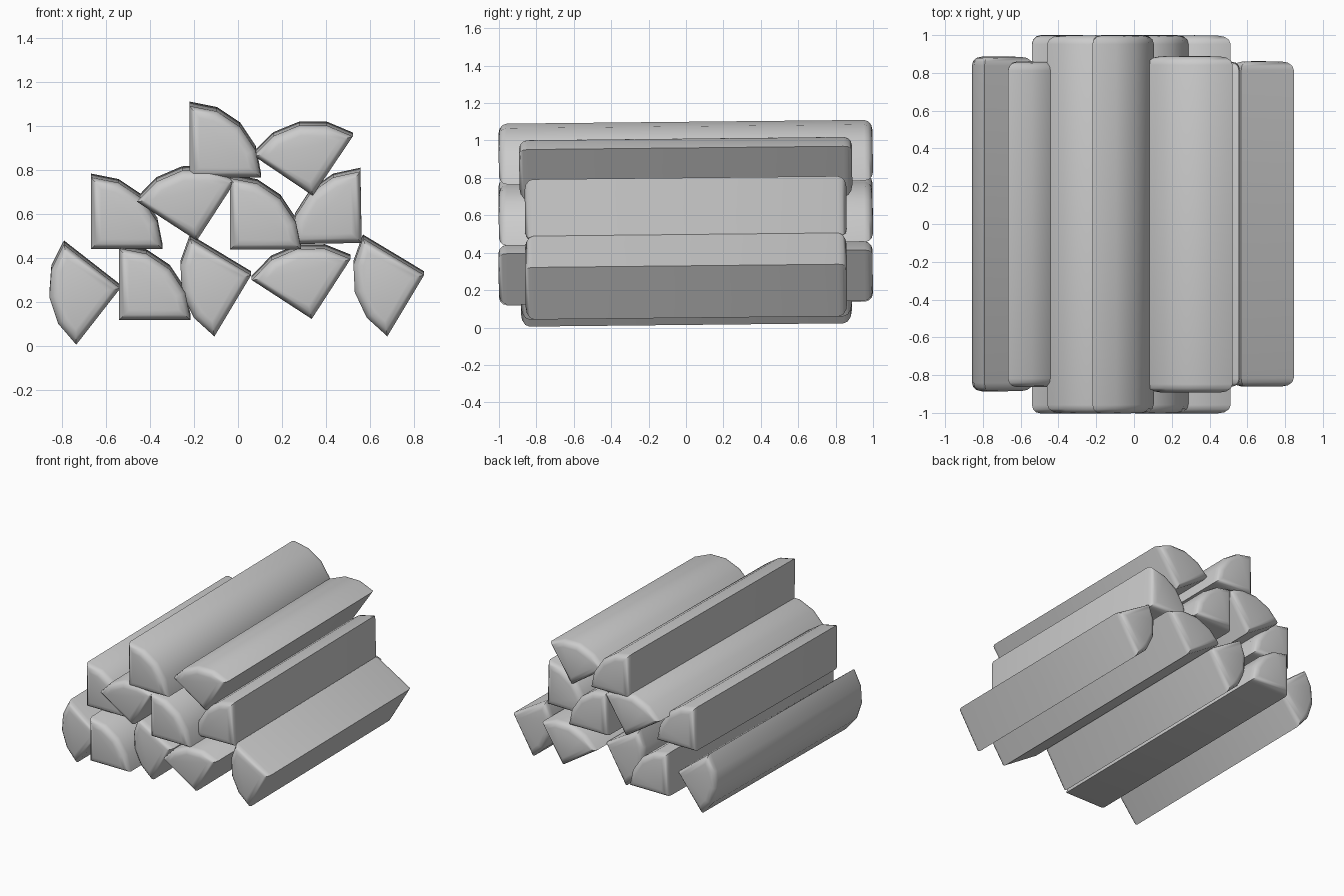
import bpy, bmesh
from math import radians, cos, sin

if "Cube" in bpy.data.objects:
    bpy.data.objects.remove(bpy.data.objects["Cube"])

R = 0.325              # radius of the split log
TILT = radians(0.6)    # whole stack rises slightly towards the back

# corner x, corner z, direction of first flat side (degrees), half length
LOGS = [
    # bottom row
    (-0.535, 0.270, 142, 0.885),
    (-0.540, 0.128, 0, 1.0),
    (0.060, 0.330, 149, 0.885),
    (0.335, 0.132, 57, 1.0),
    (0.846, 0.330, 149, 0.86),
    # middle row
    (-0.667, 0.449, 0, 0.86),
    (-0.187, 0.488, 57, 1.0),
    (-0.037, 0.447, 0, 1.0),
    (0.562, 0.476, 91, 0.86),
    # top row
    (-0.220, 0.775, 0, 1.0),
    (0.340, 0.691, 56, 0.89),
]


def split_log(index, cx, cz, angle, half):
    # quarter-round profile extruded along y
    pts = [(0, 0)] + [(R * cos(radians(angle + 22.5 * i)),
                       R * sin(radians(angle + 22.5 * i))) for i in range(5)]
    bm = bmesh.new()
    front = [bm.verts.new((x, -half, z)) for x, z in pts]
    back = [bm.verts.new((x, half, z)) for x, z in pts]
    caps = [bm.faces.new(front), bm.faces.new(back[::-1])]
    n = len(pts)
    for i in range(n):
        j = (i + 1) % n
        bm.faces.new((front[j], front[i], back[i], back[j]))
    # rounded rims on both cut ends
    rim = [e for f in caps for e in f.edges]
    bmesh.ops.bevel(bm, geom=rim, offset=0.045, segments=3, profile=0.5,
                    affect='EDGES', clamp_overlap=True)
    bmesh.ops.recalc_face_normals(bm, faces=bm.faces)
    mesh = bpy.data.meshes.new(f"split_log_{index}")
    bm.to_mesh(mesh)
    bm.free()
    obj = bpy.data.objects.new(f"split_log_{index}", mesh)
    bpy.context.collection.objects.link(obj)
    obj.location = (cx, 0, cz)
    obj.rotation_euler.x = TILT
    return obj


logs = [split_log(i + 1, *spec) for i, spec in enumerate(LOGS)]

# smooth bark, sharp split edges
for obj in logs:
    obj.select_set(True)
bpy.context.view_layer.objects.active = logs[0]
bpy.ops.object.shade_smooth_by_angle(angle=radians(35))
